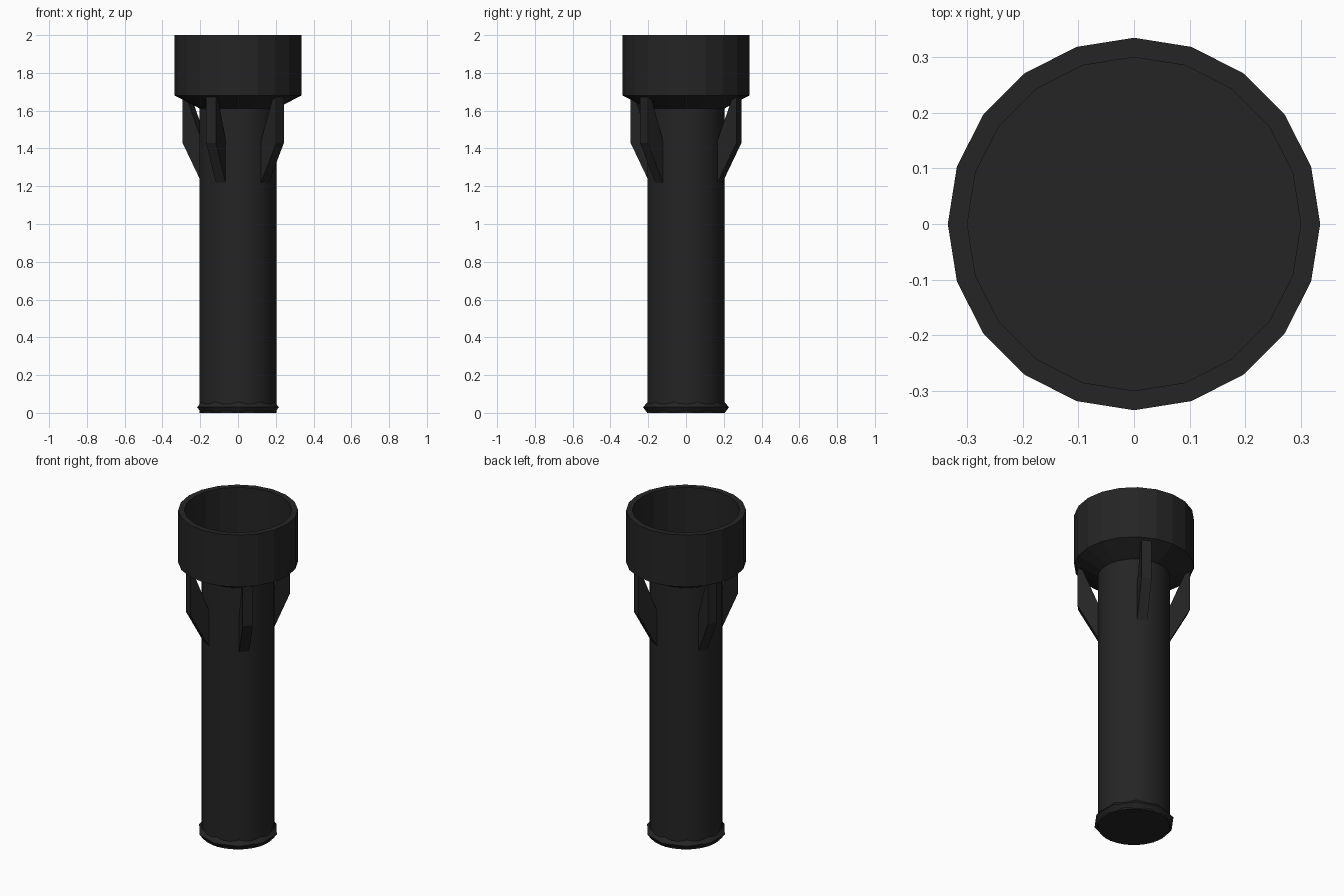
import bpy, bmesh, math

if "Cube" in bpy.data.objects:
    bpy.data.objects.remove(bpy.data.objects["Cube"])

black = bpy.data.materials.new("matte black")
black.diffuse_color = (0.018, 0.018, 0.018, 1)
black.use_nodes = True
black.node_tree.nodes["Principled BSDF"].inputs["Base Color"].default_value = black.diffuse_color


def finish(name, bm, smooth=False):
    bmesh.ops.recalc_face_normals(bm, faces=bm.faces[:])
    me = bpy.data.meshes.new(name)
    bm.to_mesh(me)
    bm.free()
    me.materials.append(black)
    ob = bpy.data.objects.new(name, me)
    bpy.context.collection.objects.link(ob)
    if smooth:
        bpy.ops.object.select_all(action='DESELECT')
        ob.select_set(True)
        bpy.context.view_layer.objects.active = ob
        bpy.ops.object.shade_smooth_by_angle(angle=math.radians(30))
    return ob


def lathe(name, profile, sides, start=0.0, smooth=False):
    """Turn an (r, z) profile around z and cap both ends."""
    bm = bmesh.new()
    rings = []
    for r, z in profile:
        rings.append([bm.verts.new((r * math.cos(start + math.tau * i / sides),
                                    r * math.sin(start + math.tau * i / sides), z))
                      for i in range(sides)])
    for a, b in zip(rings, rings[1:]):
        for i in range(sides):
            j = (i + 1) % sides
            bm.faces.new((a[i], a[j], b[j], b[i]))
    bm.faces.new(rings[0])
    bm.faces.new(rings[-1])
    return finish(name, bm, smooth)


# Faceted open cup with tapered underside
lathe("cup", [(0.2, 1.61), (0.335, 1.68), (0.335, 2.0), (0.3, 2.0), (0.3, 1.68)], 20)

# Round handle
lathe("handle", [(0.203, 0.0), (0.203, 1.64)], 32, smooth=True)

# Bead around the foot
lathe("foot_bead", [(0.205, 0.0), (0.227, 0.03), (0.2, 0.062)], 10,
      start=math.pi / 2, smooth=True)

# Bracket fins joining handle and cup
FIN = [(0.185, 1.215), (0.2, 1.215), (0.315, 1.43), (0.315, 1.675),
       (0.293, 1.675), (0.185, 1.40)]
for n, deg in enumerate((63, 153, 243, 315)):
    a = math.radians(deg)
    c, s = math.cos(a), math.sin(a)
    bm = bmesh.new()
    sides = [[bm.verts.new((r * c - t * s, r * s + t * c, z)) for r, z in FIN]
             for t in (-0.029, 0.029)]
    for side in sides:
        bm.faces.new(side)
    for i in range(len(FIN)):
        j = (i + 1) % len(FIN)
        bm.faces.new((sides[0][i], sides[0][j], sides[1][j], sides[1][i]))
    finish(f"bracket_fin_{n + 1}", bm)
